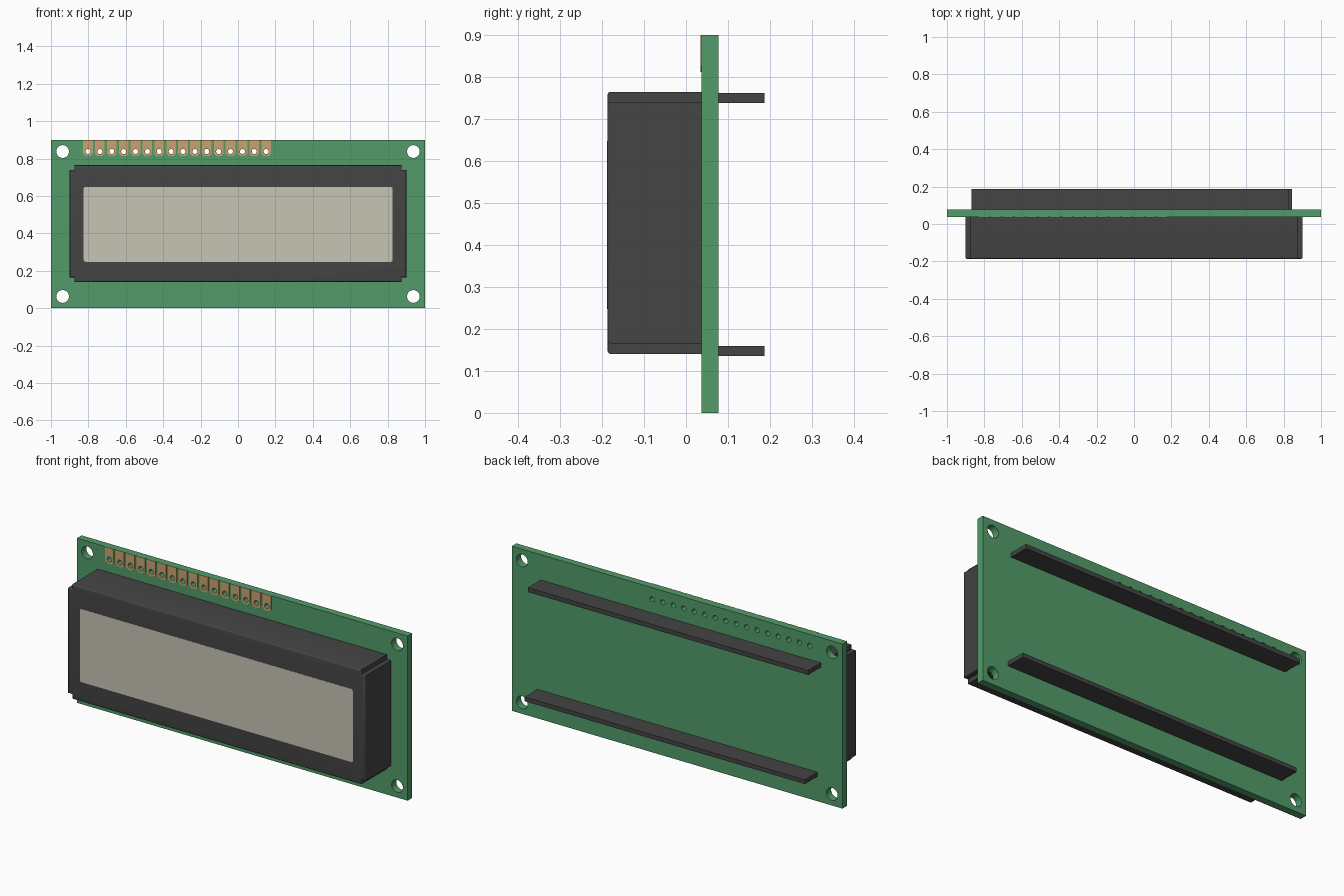
import bpy, bmesh, math

cube = bpy.data.objects.get("Cube")
if cube:
    bpy.data.objects.remove(cube, do_unlink=True)


def material(name, rgb):
    m = bpy.data.materials.new(name)
    m.use_nodes = True
    m.diffuse_color = (*rgb, 1)
    m.node_tree.nodes["Principled BSDF"].inputs["Base Color"].default_value = (*rgb, 1)
    return m


GREEN = material("board green", (0.084, 0.33, 0.143))
DARK = material("dark plastic", (0.058, 0.058, 0.058))
SCREEN = material("pale screen", (0.57, 0.55, 0.46))
COPPER = material("copper pad", (0.58, 0.36, 0.16))


def circle(x, z, r, n=24):
    return [(x + r * math.cos(math.tau * i / n), z + r * math.sin(math.tau * i / n))
            for i in range(n)]


def rect(x0, x1, z0, z1):
    return [(x0, z0), (x1, z0), (x1, z1), (x0, z1)]


def plate(name, loops, front, back, mat, bevel=0.0):
    """Extrude outlines (first the rim, then any holes) from back to front."""
    bm = bmesh.new()
    edges = []
    for loop in loops:
        vs = [bm.verts.new((x, back, z)) for x, z in loop]
        edges += [bm.edges.new((vs[i - 1], vs[i])) for i in range(len(vs))]
    bmesh.ops.triangle_fill(bm, edges=edges, use_beauty=True)
    ext = bmesh.ops.extrude_face_region(bm, geom=bm.faces[:], use_keep_orig=True)
    for v in ext["geom"]:
        if isinstance(v, bmesh.types.BMVert):
            v.co.y = front
    bmesh.ops.recalc_face_normals(bm, faces=bm.faces[:])
    if bevel:
        rim = [e for e in bm.edges
               if all(abs(v.co.y - front) < 1e-5 for v in e.verts)
               and e.calc_face_angle(0) > 1]
        bmesh.ops.bevel(bm, geom=rim, offset=bevel, segments=3, profile=0.5,
                        affect='EDGES')
    me = bpy.data.meshes.new(name)
    bm.to_mesh(me)
    bm.free()
    me.materials.append(mat)
    ob = bpy.data.objects.new(name, me)
    bpy.context.collection.objects.link(ob)
    ob.select_set(True)
    bpy.context.view_layer.objects.active = ob
    return ob


bpy.ops.object.select_all(action='DESELECT')
FRONT, BOARD_FRONT, BOARD_BACK, BACK = -0.187, 0.037, 0.077, 0.187
PAD_Z = 0.8375
pad_xs = [-0.802 + 0.0635 * i for i in range(16)]

# Circuit board with mounting holes and a row of pin holes
holes = [circle(x, z, 0.034, 32) for x in (-0.9375, 0.9375) for z in (0.0625, PAD_Z)]
holes += [circle(x, PAD_Z, 0.0135, 16) for x in pad_xs]
plate("circuit_board", [rect(-1, 1, 0, 0.9)] + holes, BOARD_FRONT, BOARD_BACK, GREEN)

# Contact pads running up to the top edge
w, c = 0.026, 0.014
for i, x in enumerate(pad_xs):
    low = PAD_Z - 0.025
    outline = [(x - w, 0.9), (x - w, low + c), (x - w + c, low),
               (x + w - c, low), (x + w, low + c), (x + w, 0.9)]
    plate(f"contact_pad_{i + 1}", [outline, circle(x, PAD_Z, 0.0135, 16)],
          0.034, BOARD_FRONT, COPPER)

# Display housing with notched corners and softened front rim
X, Z, n, mid = 0.9, 0.3125, 0.025, 0.4525
corner = [(X, Z - n), (X - n, Z - n), (X - n, Z)]
quads = [(1, 1, 1), (-1, 1, -1), (-1, -1, 1), (1, -1, -1)]
outline = [(sx * x, mid + sz * z) for sx, sz, step in quads for x, z in corner[::step]]
plate("display_housing", [outline], FRONT, BOARD_FRONT, DARK, bevel=0.008)

# Screen with slightly rounded corners
r = 0.01
centres = [(0.817, 0.638), (-0.815, 0.638), (-0.815, 0.258), (0.817, 0.258)]
outline = [(cx + r * math.cos(a), cz + r * math.sin(a))
           for k, (cx, cz) in enumerate(centres)
           for a in [math.pi / 2 * (k + j / 4) for j in range(5)]]
plate("screen", [outline], FRONT - 0.001, FRONT + 0.004, SCREEN)

# Rear rails
plate("upper_rear_rail", [rect(-0.87, 0.825, 0.738, 0.762)], BOARD_BACK, BACK, DARK)
plate("lower_rear_rail", [rect(-0.85, 0.845, 0.136, 0.159)], BOARD_BACK, BACK, DARK)

bpy.ops.object.shade_smooth_by_angle(angle=math.radians(35))
